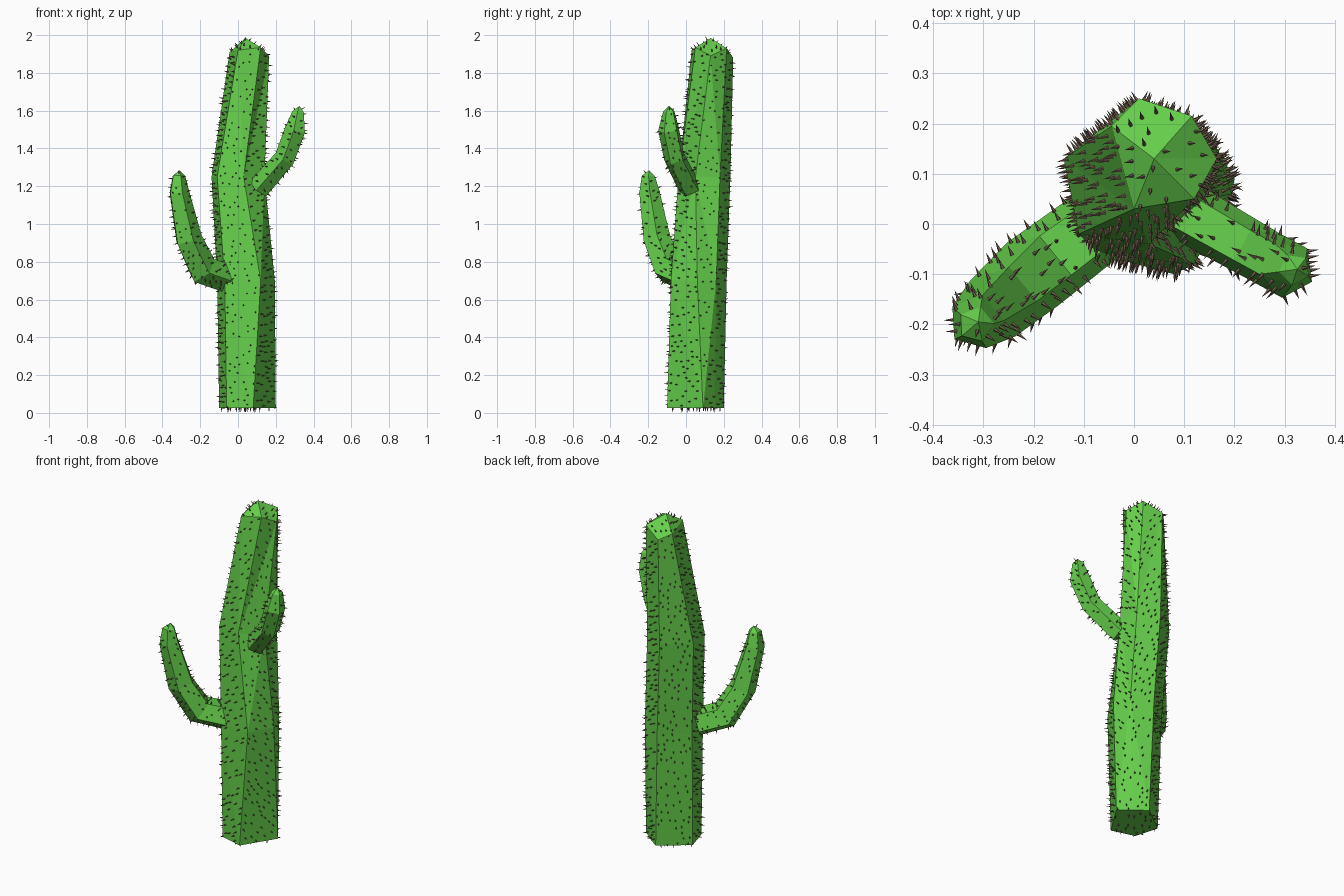
import bpy, bmesh, math, random
from mathutils import Vector

if "Cube" in bpy.data.objects:
    bpy.data.objects.remove(bpy.data.objects["Cube"])

random.seed(7)


def material(name, color):
    m = bpy.data.materials.new(name)
    m.diffuse_color = color
    m.use_nodes = True
    m.node_tree.nodes["Principled BSDF"].inputs["Base Color"].default_value = m.diffuse_color
    return m


green = material("cactus_green", (0.13, 0.62, 0.07, 1))
brown = material("spine_brown", (0.18, 0.12, 0.08, 1))


def make_object(name, bm, mat):
    bmesh.ops.recalc_face_normals(bm, faces=bm.faces)
    mesh = bpy.data.meshes.new(name)
    bm.to_mesh(mesh)
    bm.free()
    mesh.materials.append(mat)
    ob = bpy.data.objects.new(name, mesh)
    bpy.context.collection.objects.link(ob)
    return ob


def loft(name, rings, tip):
    """Faceted skin through rings, flat at the start, pointed at the tip."""
    bm = bmesh.new()
    loops = [[bm.verts.new(p) for p in ring] for ring in rings]
    n = len(loops[0])
    for lo, hi in zip(loops, loops[1:]):
        for i in range(n):
            j = (i + 1) % n
            bm.faces.new((lo[i], lo[j], hi[j], hi[i]))
    bm.faces.new(loops[0][::-1])
    apex = bm.verts.new(tip)
    for i in range(n):
        bm.faces.new((loops[-1][i], loops[-1][(i + 1) % n], apex))
    bmesh.ops.triangulate(bm, faces=bm.faces)
    return make_object(name, bm, green)


def arm(name, path, tip, sides=5):
    """Tapered limb bending inside one vertical plane."""
    pts = [Vector(p[:3]) for p in path]
    ends = pts + [Vector(tip)]
    run = ends[-1] - ends[0]
    side = Vector((-run.y, run.x, 0)).normalized()
    rings = []
    for k, (p, q) in enumerate(zip(pts, path)):
        t = (ends[k + 1] - ends[max(k - 1, 0)]).normalized()
        up = side.cross(t)
        rings.append([p + q[3] * (math.cos(a) * side + math.sin(a) * up)
                      for a in (math.tau * (i + 0.25) / sides for i in range(sides))])
    return loft(name, rings, tip)


def spines(name, body, count, spacing=0.026, length=0.023, radius=0.0045):
    """Small cones scattered evenly over a body, along its normals."""
    polys = body.data.polygons
    weights = [p.area for p in polys]
    placed = []
    bm = bmesh.new()
    for p in random.choices(polys, weights, k=count * 3):
        a, b, c = (body.data.vertices[i].co for i in p.vertices)
        u, v = random.random(), random.random()
        if u + v > 1:
            u, v = 1 - u, 1 - v
        pos = a + u * (b - a) + v * (c - a)
        if any((pos - o).length < spacing for o in placed):
            continue
        placed.append(pos)
        nrm = p.normal
        s = nrm.orthogonal().normalized()
        t = nrm.cross(s)
        base = [bm.verts.new(pos - nrm * 0.002 + radius * (math.cos(w) * s + math.sin(w) * t))
                for w in (math.tau * i / 5 for i in range(5))]
        top = bm.verts.new(pos + nrm * length)
        bm.faces.new(base[::-1])
        for i in range(5):
            bm.faces.new((base[i], base[(i + 1) % 5], top))
        if len(placed) >= count:
            break
    return make_object(name, bm, brown)


# Trunk
levels = [
    (0.025, [(-.06, -.06), (.08, -.10), (.20, .09), (.13, .15), (.06, .20), (-.10, .08)]),
    (0.70, [(-.07, -.06), (.12, -.08), (.195, .06), (.16, .16), (.04, .215), (-.11, .10)]),
    (1.25, [(-.11, -.02), (.03, -.04), (.14, .05), (.13, .18), (.01, .235), (-.14, .13)]),
]
rings = [[(x, y, z) for x, y in ring] for z, ring in levels]
rings.append([(0, .03, 1.92), (.12, .05, 1.935), (.165, .13, 1.89),
              (.115, .215, 1.93), (.01, .25, 1.88), (-.045, .195, 1.91)])
trunk = loft("trunk", rings, (.04, .13, 1.985))

# Arms
left_arm = arm("left_arm", [(-.07, 0, .72, .08), (-.19, -.09, .76, .085),
                            (-.265, -.155, .92, .075), (-.315, -.195, 1.17, .056),
                            (-.315, -.20, 1.255, .036)], (-.31, -.195, 1.285))
right_arm = arm("right_arm", [(.11, .02, 1.19, .062), (.25, -.06, 1.35, .058),
                              (.305, -.09, 1.50, .058), (.32, -.09, 1.595, .032)],
                (.325, -.09, 1.625))

# Spines
spines("trunk_spines", trunk, 800)
spines("left_arm_spines", left_arm, 140)
spines("right_arm_spines", right_arm, 85)
